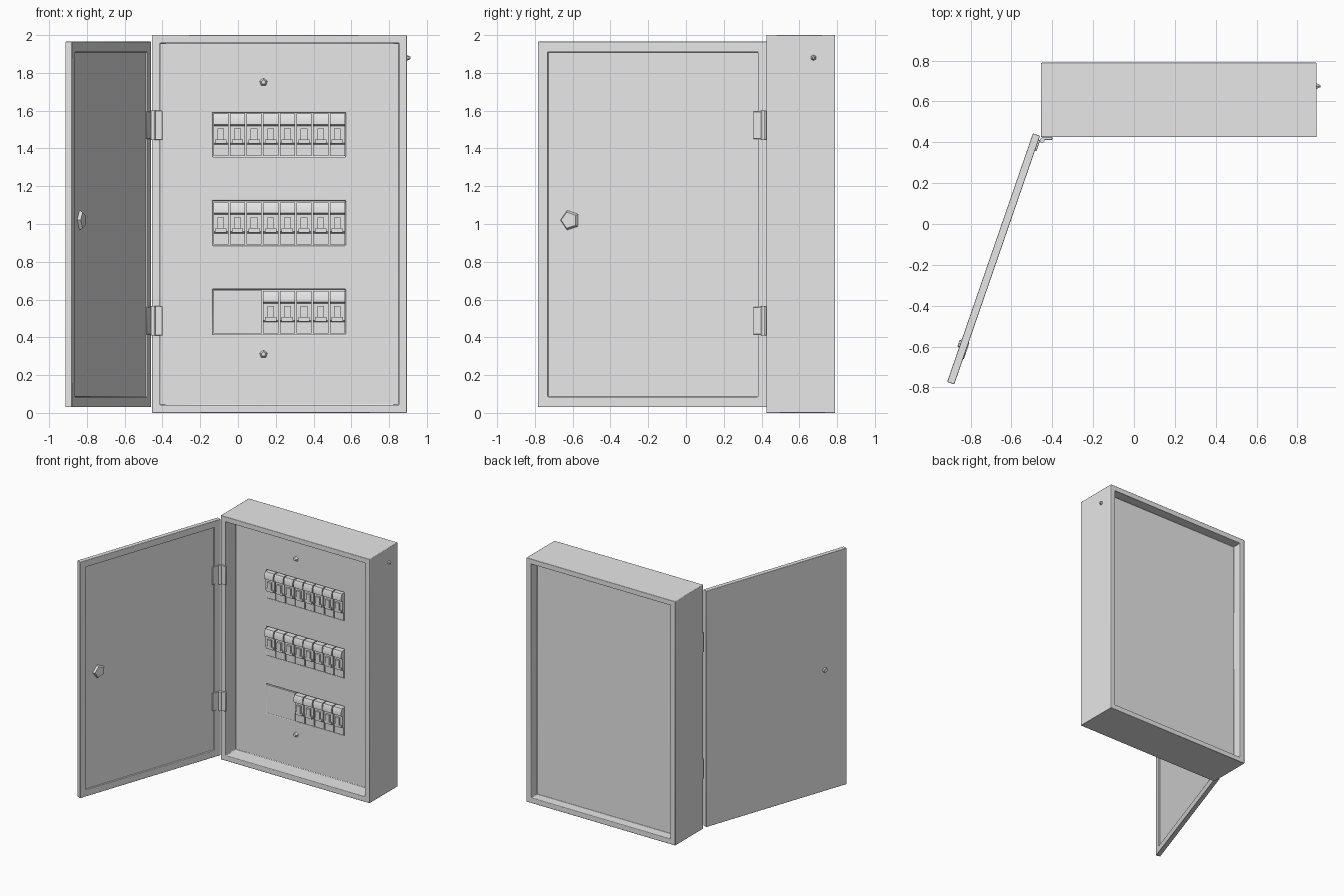
import bpy, bmesh, math
from mathutils import Matrix, Vector

old = bpy.data.objects.get("Cube")
if old:
    bpy.data.objects.remove(old, do_unlink=True)

GREY = (0.8, 0.8, 0.8, 1)
paint = bpy.data.materials.new("light_grey_paint")
paint.use_nodes = True
paint.diffuse_color = GREY
paint.node_tree.nodes["Principled BSDF"].inputs["Base Color"].default_value = GREY


def add_box(bm, lo, hi):
    lo, hi = Vector(lo), Vector(hi)
    size = hi - lo
    mat = Matrix.Translation((lo + hi) / 2) @ Matrix.Diagonal((*size, 1))
    bmesh.ops.create_cube(bm, size=1, matrix=mat)


def finish(bm, name, bevel=0, matrix=None):
    bmesh.ops.recalc_face_normals(bm, faces=bm.faces)
    mesh = bpy.data.meshes.new(name)
    bm.to_mesh(mesh)
    bm.free()
    mesh.materials.append(paint)
    obj = bpy.data.objects.new(name, mesh)
    bpy.context.scene.collection.objects.link(obj)
    if matrix:
        obj.matrix_world = matrix
    if bevel:
        mod = obj.modifiers.new("soft_edges", 'BEVEL')
        mod.width = bevel
        mod.segments = 2
        mod.limit_method = 'ANGLE'
    bpy.ops.object.select_all(action='DESELECT')
    obj.select_set(True)
    bpy.context.view_layer.objects.active = obj
    bpy.ops.object.shade_smooth_by_angle(angle=math.radians(35))
    return obj


def box(name, lo, hi, bevel=0, matrix=None):
    bm = bmesh.new()
    add_box(bm, lo, hi)
    return finish(bm, name, bevel, matrix)


def facing(bm, direction):
    bm.normal_update()
    return max(bm.faces, key=lambda f: f.normal.dot(Vector(direction)))


def sink(bm, face, depth):
    """Push a face straight in, leaving square walls."""
    n = face.normal.copy()
    new = bmesh.ops.extrude_discrete_faces(bm, faces=[face])["faces"][0]
    bmesh.ops.translate(bm, verts=new.verts, vec=-n * depth)
    bm.normal_update()
    return new


def recess(bm, direction, border, depth):
    face = facing(bm, direction)
    bmesh.ops.inset_individual(bm, faces=[face], thickness=border)
    bm.normal_update()
    return sink(bm, face, depth)


def cone(name, centre, axis, r1, r2, depth, sides, spin=0, matrix=None):
    bm = bmesh.new()
    turn = Vector(axis).to_track_quat('Z', 'Y').to_matrix().to_4x4()
    place = Matrix.Translation(centre) @ turn @ Matrix.Rotation(spin, 4, 'Z')
    bmesh.ops.create_cone(bm, cap_ends=True, segments=sides, radius1=r1,
                          radius2=r2, depth=depth, matrix=place)
    return finish(bm, name, 0, matrix)


# Cabinet: frame with a deep front recess and a shallow back recess
PANEL_Y = 0.56
LEFT, RIGHT = -0.135, 0.57
ROWS = [(1.355, 1.59), (0.885, 1.125), (0.415, 0.655)]
bm = bmesh.new()
add_box(bm, (-0.455, 0.425, 0), (0.895, 0.79, 2))
recess(bm, (0, 1, 0), 0.06, 0.08)
bm.normal_update()
front = min(bm.faces, key=lambda f: f.calc_center_median().y)
bmesh.ops.inset_individual(bm, faces=[front], thickness=0.06)
bm.normal_update()
sink(bm, front, PANEL_Y - 0.425)


def panel_faces():
    return [f for f in bm.faces
            if all(abs(v.co.y - PANEL_Y) < 0.001 for v in f.verts)]


# Breaker windows cut into the front panel
cuts = [((x, 0, 0), (1, 0, 0)) for x in (LEFT, RIGHT)]
cuts += [((0, 0, z), (0, 0, 1)) for row in ROWS for z in row]
for point, normal in cuts:
    faces = panel_faces()
    edges = {e for f in faces for e in f.edges}
    verts = {v for f in faces for v in f.verts}
    bmesh.ops.bisect_plane(bm, geom=[*verts, *edges, *faces],
                           plane_co=point, plane_no=normal)
bm.normal_update()
for f in panel_faces():
    c = f.calc_center_median()
    if LEFT < c.x < RIGHT and any(a < c.z < b for a, b in ROWS):
        sink(bm, f, 0.03)
finish(bm, "cabinet", 0.004)

# Breakers: stepped body, switch lever and lower pad
PROFILE = [(0.03, 0.006), (-0.004, 0.006), (-0.004, 0.065), (-0.014, 0.075),
           (-0.014, 0.165), (-0.032, 0.172), (-0.032, 0.205),
           (-0.022, 0.229), (0.03, 0.229)]
PITCH = (RIGHT - LEFT) / 8


def breaker(name, x, z):
    w = PITCH - 0.008
    bm = bmesh.new()
    verts = [bm.verts.new((x - w / 2, PANEL_Y + py, z + pz)) for py, pz in PROFILE]
    side = bm.faces.new(verts)
    out = bmesh.ops.extrude_face_region(bm, geom=[side], use_keep_orig=True)
    moved = [g for g in out["geom"] if isinstance(g, bmesh.types.BMVert)]
    bmesh.ops.translate(bm, verts=moved, vec=(w, 0, 0))
    add_box(bm, (x - 0.018, PANEL_Y - 0.03, z + 0.09),
            (x + 0.018, PANEL_Y - 0.01, z + 0.15))
    add_box(bm, (x - 0.03, PANEL_Y - 0.022, z + 0.07),
            (x + 0.03, PANEL_Y, z + 0.092))
    finish(bm, name)


for r, (low, high) in enumerate(ROWS):
    for i in range(3 if r == 2 else 0, 8):
        breaker(f"breaker_{r + 1}_{i + 1}", LEFT + PITCH * (i + 0.5), low)
box("blank_cover", (LEFT + 0.004, PANEL_Y - 0.004, ROWS[2][0] + 0.004),
    (LEFT + 3 * PITCH - 0.004, PANEL_Y + 0.03, ROWS[2][1] - 0.004))

# Panel screws and side stud
for name, z in (("upper_screw", 1.75), ("lower_screw", 0.31)):
    cone(name, (0.135, PANEL_Y - 0.01, z), (0, -1, 0), 0.022, 0.012, 0.02, 5)
cone("side_stud", (0.903, 0.675, 1.88), (1, 0, 0), 0.016, 0.006, 0.02, 6)

# Open door, built in its own frame: x away from the hinge, y to the inside
hinge = Matrix.Translation((-0.46, 0.432, 0)) @ Matrix.Rotation(
    math.atan2(-1.217, -0.42), 4, 'Z')
bm = bmesh.new()
add_box(bm, (0, -0.037, 0.03), (1.288, 0, 1.965))
recess(bm, (0, 1, 0), 0.078, 0.012)
finish(bm, "door", 0.003, hinge)

# Door latch inside and lock outside
cone("inner_latch", (1.11, -0.004, 1.02), (0, 1, 0), 0.055, 0.045, 0.016, 5, 0.3, hinge)
cone("outer_lock", (1.09, -0.041, 1.02), (0, -1, 0), 0.022, 0.016, 0.01, 8, 0, hinge)

# Hinges: cabinet leaf, knuckle and door leaf
for name, low in (("upper", 1.445), ("lower", 0.41)):
    high = low + 0.155
    box(f"{name}_cabinet_leaf", (-0.452, 0.412, low), (-0.4, 0.426, high), 0.003)
    cone(f"{name}_hinge_knuckle", (-0.45, 0.41, (low + high) / 2), (0, 0, 1),
         0.012, 0.012, high - low, 12)
    box(f"{name}_door_leaf", (0.02, -0.002, low + 0.005),
        (0.078, 0.008, high - 0.005), 0.003, hinge)
